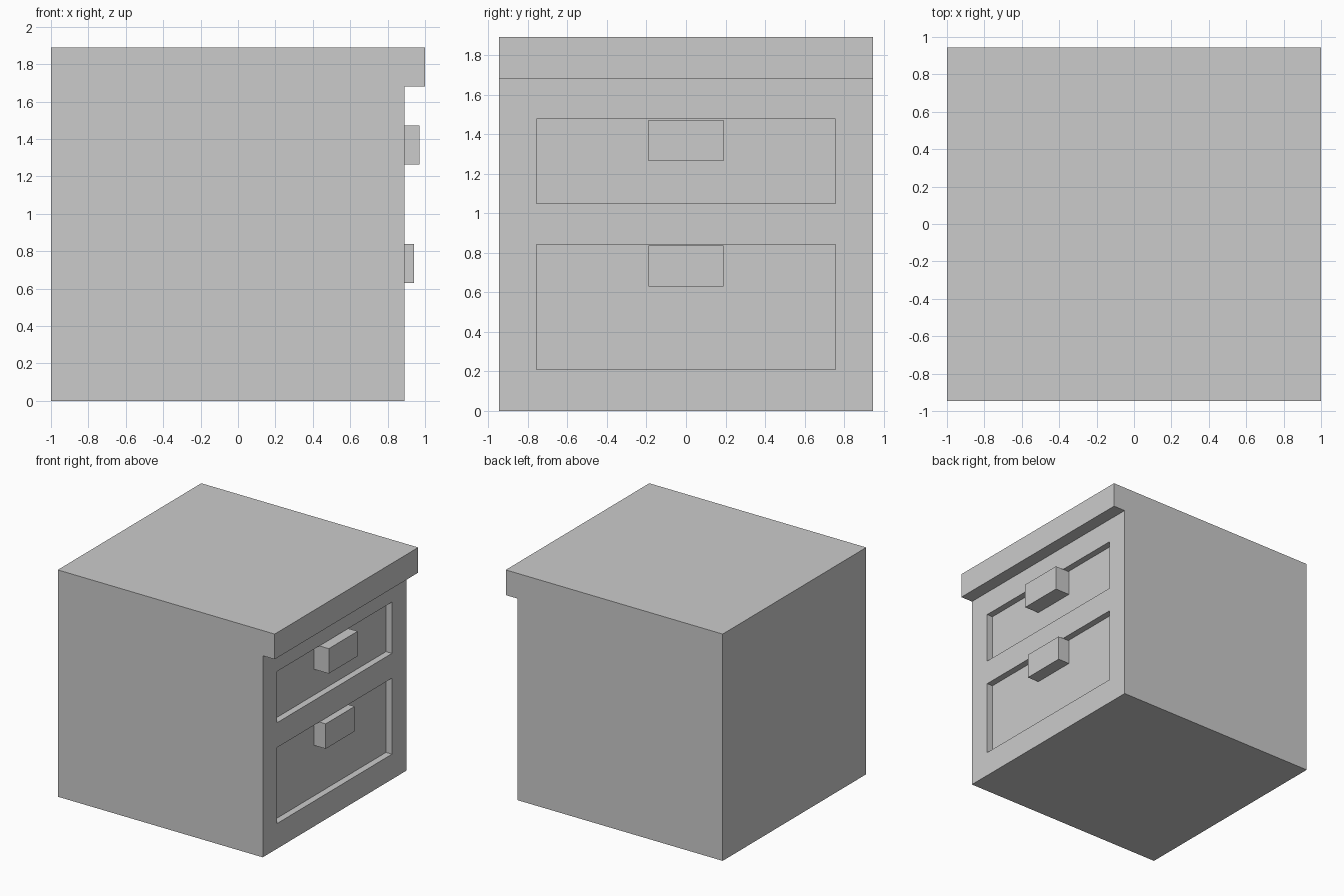
import bpy, bmesh
from mathutils import Vector

if "Cube" in bpy.data.objects:
    bpy.data.objects.remove(bpy.data.objects["Cube"])

HALF_DEPTH = 0.945
FACE_X = 0.89       # front plane of the cabinet
PANEL_X = 0.835     # recessed drawer panel plane


def finish(bm, name):
    bmesh.ops.recalc_face_normals(bm, faces=bm.faces)
    mesh = bpy.data.meshes.new(name)
    bm.to_mesh(mesh)
    bm.free()
    obj = bpy.data.objects.new(name, mesh)
    bpy.context.collection.objects.link(obj)
    return obj


def box(name, x0, x1, y0, y1, z0, z1):
    bm = bmesh.new()
    bmesh.ops.create_cube(bm, size=1)
    lo, hi = Vector((x0, y0, z0)), Vector((x1, y1, z1))
    for v in bm.verts:
        v.co = Vector(lo[i] + (v.co[i] + 0.5) * (hi[i] - lo[i]) for i in range(3))
    return finish(bm, name)


# Cabinet body with overhanging top: side profile extruded along y
profile = [(-1, 0), (FACE_X, 0), (FACE_X, 1.68), (1, 1.68), (1, 1.89), (-1, 1.89)]
bm = bmesh.new()
face = bm.faces.new([bm.verts.new((x, -HALF_DEPTH, z)) for x, z in profile])
ext = bmesh.ops.extrude_face_region(bm, geom=[face])
bmesh.ops.translate(bm, vec=(0, 2 * HALF_DEPTH, 0),
                    verts=[g for g in ext["geom"] if isinstance(g, bmesh.types.BMVert)])
cabinet = finish(bm, "cabinet")

# Drawers: label, bottom, top, how far the handle reaches
drawers = [("upper", 1.05, 1.477, 0.97), ("lower", 0.21, 0.843, 0.942)]
for label, z0, z1, reach in drawers:
    # Recessed drawer panel
    cutter = box(label + "_recess_cutter", PANEL_X, FACE_X + 0.05, -0.756, 0.756, z0, z1)
    cutter.hide_render = True
    mod = cabinet.modifiers.new(label + "_recess", 'BOOLEAN')
    mod.operation = 'DIFFERENCE'
    mod.solver = 'EXACT'
    mod.object = cutter
    bpy.context.view_layer.objects.active = cabinet
    bpy.ops.object.modifier_apply(modifier=mod.name)
    bpy.data.objects.remove(cutter)
    # Block handle
    box(label + "_handle", PANEL_X, reach, -0.19, 0.19, z1 - 0.213, z1 - 0.005)
